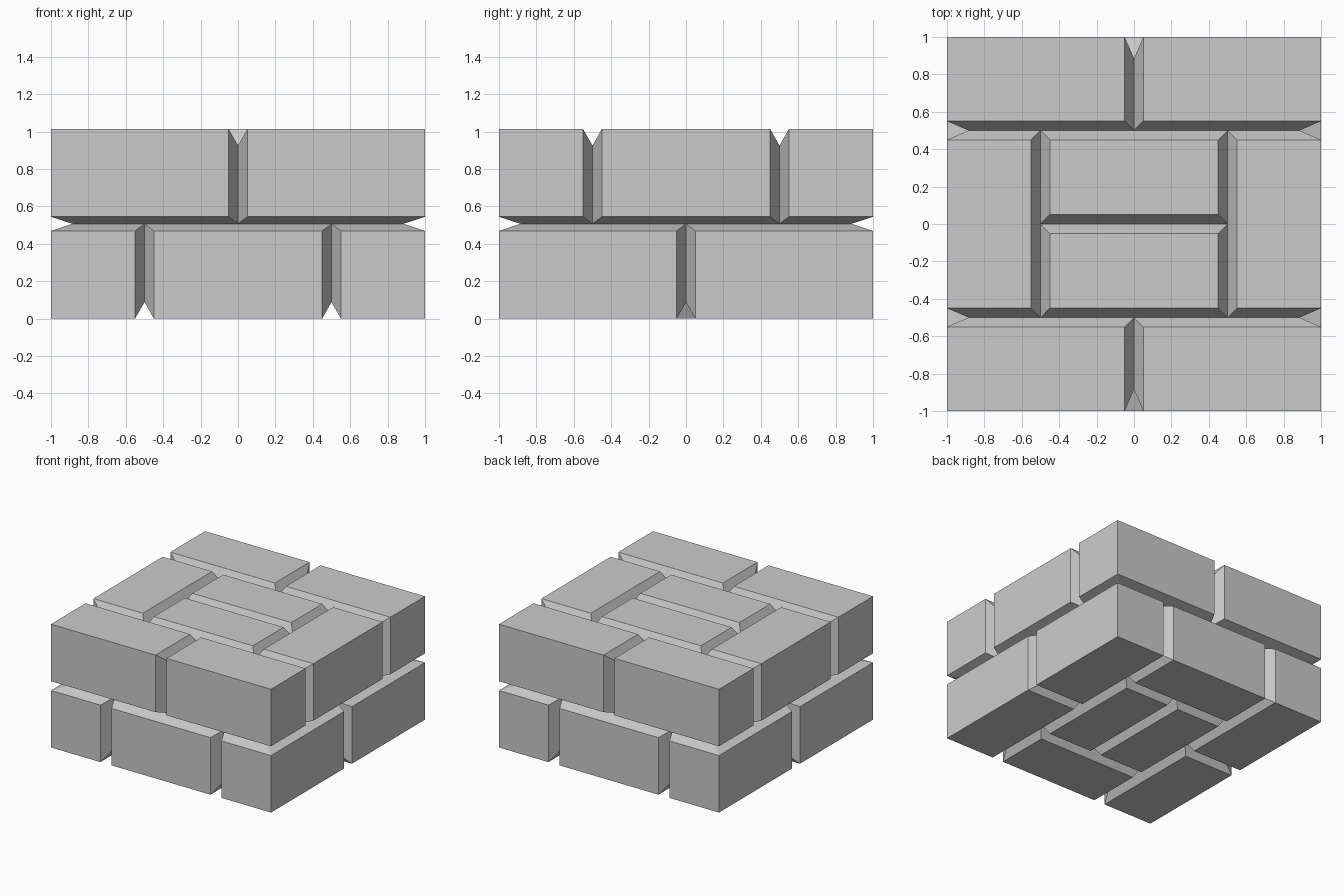
import bpy, bmesh
from mathutils import Vector

if "Cube" in bpy.data.objects:
    bpy.data.objects.remove(bpy.data.objects["Cube"])

H = 1.013                          # total height
MID = H / 2                        # joint between the two courses
HALF = (0.05, 0.05, 0.038)         # half width of the grooves along each axis
DEPTH = (0.115, 0.115, 0.088)      # groove depth along each axis
OUTER = ((-1, 1), (-1, 1), (0, H))

# footprint of the upper course: (x0, x1, y0, y1)
PLAN = [(-0.5, 0.5, 0, 0.5), (-0.5, 0.5, -0.5, 0),
        (-1, -0.5, -0.5, 0.5), (0.5, 1, -0.5, 0.5)]
PLAN += [(x, x + 1, y, y + 0.5) for x in (-1, 0) for y in (-1, 0.5)]


def add_brick(target, bounds):
    """Box with bevelled edges wherever an exposed face meets a joint."""
    bm = bmesh.new()
    bmesh.ops.create_cube(bm, size=1)
    for v in bm.verts:
        v.co = Vector([bounds[a][v.co[a] > 0] for a in range(3)])
    sides = [(a, s, bounds[a][s]) for a in range(3) for s in (0, 1)]
    exposed = [f for f in sides if abs(f[2] - OUTER[f[0]][f[1]]) < 1e-5]
    joints = [f for f in sides if f not in exposed]

    # cut the sloping groove walls
    for a, s, p in exposed:
        for b, t, q in joints:
            if a == b:
                continue
            out_a, out_b = (1 if s else -1), (1 if t else -1)
            co, no = Vector(), Vector()
            co[a], co[b] = p, q - out_b * HALF[b]
            no[a], no[b] = out_a * HALF[b], out_b * DEPTH[a]
            geom = bm.verts[:] + bm.edges[:] + bm.faces[:]
            cut = bmesh.ops.bisect_plane(bm, geom=geom, dist=1e-6, plane_co=co,
                                         plane_no=no.normalized(), clear_outer=True)
            rim = [e for e in cut['geom_cut'] if isinstance(e, bmesh.types.BMEdge)]
            bmesh.ops.holes_fill(bm, edges=rim, sides=0)
    bmesh.ops.recalc_face_normals(bm, faces=bm.faces[:])

    # drop faces buried in the joints, keep only the visible shell
    hidden = [f for f in bm.faces
              if any(all(abs(v.co[b] - q) < 1e-5 for v in f.verts) for b, t, q in joints)]
    bmesh.ops.delete(bm, geom=hidden, context='FACES')

    # append to the course
    new = {v: target.verts.new(v.co) for v in bm.verts}
    for f in bm.faces:
        target.faces.new([new[v] for v in f.verts])
    bm.free()


def course(name, z0, z1, turned):
    bm = bmesh.new()
    for x0, x1, y0, y1 in PLAN:
        xy = [(x0, x1), (y0, y1)]
        if turned:
            xy.reverse()
        add_brick(bm, xy + [(z0, z1)])
    bmesh.ops.remove_doubles(bm, verts=bm.verts[:], dist=1e-4)
    mesh = bpy.data.meshes.new(name)
    bm.to_mesh(mesh)
    bm.free()
    bpy.context.collection.objects.link(bpy.data.objects.new(name, mesh))


course("upper_brick_course", MID, H, False)
course("lower_brick_course", 0, MID, True)
